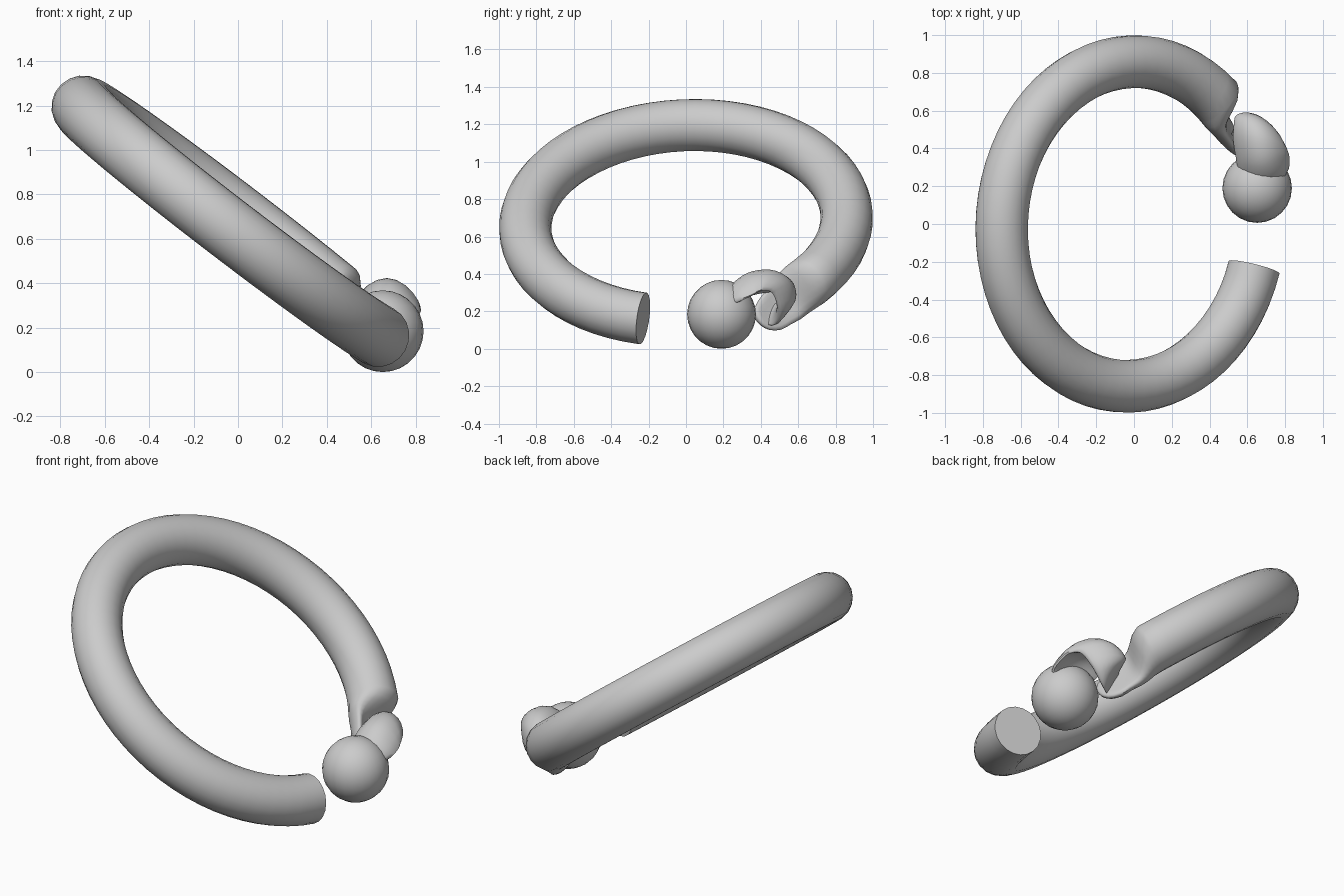
import bpy, bmesh, math
from mathutils import Vector as V

if "Cube" in bpy.data.objects:
    bpy.data.objects.remove(bpy.data.objects["Cube"])

TILT = math.radians(37.4)
CENTRE = V((-0.017, 0, 0.673))
U = V((math.cos(TILT), 0, -math.sin(TILT)))   # ring plane, downhill axis
N0 = V((math.sin(TILT), 0, math.cos(TILT)))
ROLL = 0.042                                  # slight sideways lean of the ring
W = V((0, 1, 0)) * math.cos(ROLL) + N0 * math.sin(ROLL)
N = U.cross(W)                                # ring plane normal
R, TUBE = 0.86, 0.14
SIDES = 20


def section(c, a, b, half, bend=0.0):
    """Oval: a = wide half axis, b = thin direction, bend = curl of the edges."""
    b = b.normalized()
    out = []
    for i in range(SIDES):
        p = 2 * math.pi * i / SIDES
        out.append(c + a * math.cos(p) + b * (half * math.sin(p) - bend * math.cos(p) ** 2))
    return out


def refine(loops, n):
    """Smoothly blend n steps between each pair of sections."""
    out = []
    for k in range(len(loops) - 1):
        l0, l1, l2 = loops[max(k - 1, 0)], loops[k], loops[k + 1]
        l3 = loops[min(k + 2, len(loops) - 1)]
        for s in range(n):
            t = s / n
            out.append([0.5 * (2 * q + (r - p) * t + (2 * p - 5 * q + 4 * r - u) * t * t
                               + (3 * q - p - 3 * r + u) * t ** 3)
                        for p, q, r, u in zip(l0, l1, l2, l3)])
    return out + [loops[-1]]


def loft(name, loops):
    bm = bmesh.new()
    rings = [[bm.verts.new(p) for p in loop] for loop in loops]
    for r0, r1 in zip(rings, rings[1:]):
        for i in range(SIDES):
            j = (i + 1) % SIDES
            bm.faces.new((r0[i], r0[j], r1[j], r1[i]))
    bm.faces.new(rings[0])
    bm.faces.new(rings[-1])
    bmesh.ops.recalc_face_normals(bm, faces=bm.faces[:])
    me = bpy.data.meshes.new(name)
    bm.to_mesh(me)
    bm.free()
    ob = bpy.data.objects.new(name, me)
    bpy.context.collection.objects.link(ob)
    smooth(ob)
    return ob


def smooth(ob):
    bpy.ops.object.select_all(action='DESELECT')
    ob.select_set(True)
    bpy.context.view_layer.objects.active = ob
    bpy.ops.object.shade_smooth_by_angle(angle=math.radians(50))


def ring_section(deg, a=TUBE, half=TUBE, shift=0.0, bend=0.0, drop=0.0):
    t = math.radians(deg)
    r = U * math.cos(t) + W * math.sin(t)
    d1, d2 = (r - N).normalized(), (r + N).normalized()
    return section(CENTRE + r * R + d2 * shift + d1 * drop, d1 * a, d2, half, bend)


# Open tilted ring, its far end pressed into a thin curved neck
STEPS = 56
loops = [ring_section(344.5 + (50 - 344.5) * i / STEPS) for i in range(STEPS + 1)]
neck = [(50, .14, .14, 0, 0, 0), (47, .138, .122, -.018, 0, 0),
        (44, .135, .085, -.055, -.01, .005), (41, .13, .055, -.085, -.03, .015),
        (37, .12, .042, -.09, -.035, .025), (33, .11, .04, -.085, -.03, .04),
        (29, .085, .036, -.07, -.02, .045), (26.5, .05, .03, -.055, -.01, .04),
        (25.5, .02, .012, -.05, 0, .03)]
loops += refine([ring_section(*n) for n in neck], 2)[1:]
loft("ring", loops)

# Curled hook that arches from the neck over to the ball
hook = [((.52, .43, .18), (.03, 0, -.05), (.6, .8, 0), .025, 0),
        ((.575, .49, .19), (.05, -.01, -.06), (.5, .8, 0), .035, 0),
        ((.625, .54, .25), (.09, -.03, -.04), (.2, 1, -.1), .04, .01),
        ((.65, .535, .325), (.12, -.04, 0), (0, .8, .6), .042, .035),
        ((.665, .485, .37), (.138, -.045, 0), (0, .45, .9), .042, .06),
        ((.67, .42, .382), (.145, -.03, 0), (0, .1, 1), .042, .075),
        ((.68, .34, .365), (.142, 0, 0), (0, -.25, 1), .042, .075),
        ((.685, .27, .31), (.135, 0, 0), (0, -.5, 1), .045, .05),
        ((.675, .21, .24), (.10, 0, 0), (0, -.7, 1), .04, .01)]
loft("hook", refine([section(V(c), V(a), V(b), h, k) for c, a, b, h, k in hook], 3))

# End ball
bpy.ops.mesh.primitive_uv_sphere_add(segments=24, ring_count=14, radius=0.184,
                                     location=(0.652, 0.19, 0.184))
ball = bpy.context.object
ball.name = "end_ball"
smooth(ball)
